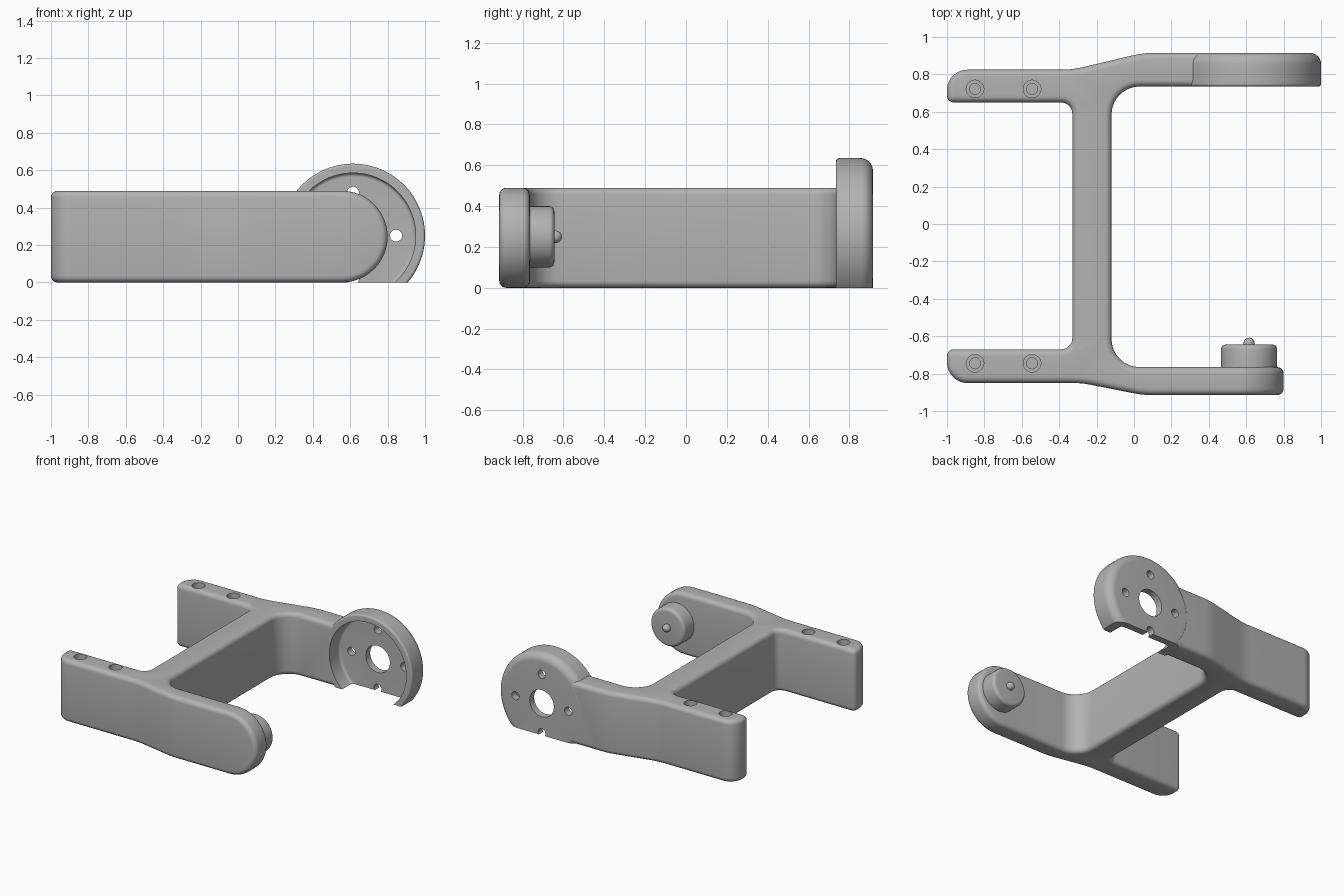
import bpy, bmesh
from math import pi, sin, cos, tan
from mathutils import Vector, Matrix

if "Cube" in bpy.data.objects:
    bpy.data.objects.remove(bpy.data.objects["Cube"])

grey = bpy.data.materials.new("plain_grey")
grey.use_nodes = True
grey.diffuse_color = (0.45, 0.45, 0.45, 1)
grey.node_tree.nodes["Principled BSDF"].inputs["Base Color"].default_value = grey.diffuse_color

HEIGHT = 0.49
HUB_X, HUB_Z = 0.615, 0.25


def make(name, bm):
    bmesh.ops.recalc_face_normals(bm, faces=bm.faces[:])
    mesh = bpy.data.meshes.new(name)
    bm.to_mesh(mesh)
    bm.free()
    ob = bpy.data.objects.new(name, mesh)
    bpy.context.collection.objects.link(ob)
    mesh.materials.append(grey)
    return ob


def activate(ob):
    bpy.ops.object.select_all(action='DESELECT')
    ob.select_set(True)
    bpy.context.view_layer.objects.active = ob


def cut(ob, cutter):
    """Subtract the cutter and discard it."""
    mod = ob.modifiers.new("cut", 'BOOLEAN')
    mod.object, mod.operation, mod.solver = cutter, 'DIFFERENCE', 'EXACT'
    activate(ob)
    bpy.ops.object.modifier_apply(modifier=mod.name)
    bpy.data.objects.remove(cutter)


def cylinder(name, centre, radius, depth, along_y=False, sides=48):
    bm = bmesh.new()
    turn = Matrix.Rotation(pi / 2, 4, 'X') if along_y else Matrix()
    bmesh.ops.create_cone(bm, cap_ends=True, segments=sides, radius1=radius, radius2=radius,
                          depth=depth, matrix=Matrix.Translation(centre) @ turn)
    return make(name, bm)


def fillet(corners):
    """Round each (x, y, radius) corner of a closed outline."""
    out = []
    for i, (x, y, r) in enumerate(corners):
        b = Vector((x, y))
        if r == 0:
            out.append(b)
            continue
        u = (Vector(corners[i - 1][:2]) - b).normalized()
        v = (Vector(corners[(i + 1) % len(corners)][:2]) - b).normalized()
        turn = pi - u.angle(v)
        t = r * tan(turn / 2)
        centre = b + (u + v).normalized() * r / cos(turn / 2)
        start = (b + u * t - centre).normalized()
        end = (b + v * t - centre).normalized()
        n = max(3, round(turn * 7))
        out += [centre + start.slerp(end, k / n) * r for k in range(n + 1)]
    return out


def lathe(name, outline, closed, steps=96):
    """Spin (radius, y) points around the hub axis."""
    bm = bmesh.new()
    verts = [bm.verts.new((HUB_X + r, y, HUB_Z)) for r, y in outline]
    pairs = list(zip(verts, verts[1:] + verts[:1]))
    edges = [bm.edges.new(p) for p in (pairs if closed else pairs[:-1])]
    bmesh.ops.spin(bm, geom=verts + edges, cent=(HUB_X, 0, HUB_Z), axis=(0, 1, 0),
                   angle=2 * pi, steps=steps)
    bmesh.ops.remove_doubles(bm, verts=bm.verts[:], dist=1e-5)
    return make(name, bm)


# Frame: H-shaped outline, raised, with one arm ending in a half round
HALF = HEIGHT / 2
CAP = 0.8 - HALF
outline = fillet([
    (-1, -.85, .11), (-.28, -.85, .5), (.05, -.915, .5), (CAP, -.915, 0),
    (CAP, -.765, 0), (-.12, -.765, .15), (-.12, .735, .15), (.5, .735, 0),
    (.5, .915, 0), (.05, .915, .5), (-.33, .825, .5), (-1, .825, .11),
    (-1, .65, 0), (-.33, .65, .06), (-.33, -.67, .06), (-1, -.67, 0)])
bm = bmesh.new()
base = bm.faces.new([bm.verts.new((p.x, p.y, 0)) for p in outline])
top = bmesh.ops.extrude_face_region(bm, geom=[base], use_keep_orig=True)["geom"]
bmesh.ops.translate(bm, verts=[g for g in top if isinstance(g, bmesh.types.BMVert)],
                    vec=(0, 0, HEIGHT))

# Bend the flat end of the front arm into a half round
end = next(f for f in bm.faces if all(abs(v.co.x - CAP) < 1e-4 for v in f.verts))
uprights = [e for e in end.edges if abs(e.verts[0].co.z - e.verts[1].co.z) > .1]
bmesh.ops.delete(bm, geom=[end], context='FACES_ONLY')
STEPS = 24
chains = []
for edge in uprights:
    low, high = sorted(edge.verts, key=lambda v: v.co.z)
    chain, y = [low], low.co.y
    for k in range(1, STEPS):
        v = bmesh.utils.edge_split(edge, chain[-1], 1 / (STEPS + 1 - k))[1]
        a = pi * k / STEPS
        v.co = (CAP + HALF * sin(a), y, HALF - HALF * cos(a))
        chain.append(v)
        edge = next(e for e in v.link_edges if high in e.verts)
    chains.append(chain + [high])
for k in range(STEPS):
    a, b = chains
    bm.faces.new((a[k], a[k + 1], b[k + 1], b[k]))
frame = make("frame", bm)

# Soft edges
bevel = frame.modifiers.new("soft_edges", 'BEVEL')
bevel.width, bevel.segments = .035, 5
bevel.limit_method, bevel.angle_limit = 'ANGLE', .6
bevel.use_clamp_overlap = False
activate(frame)
bpy.ops.object.modifier_apply(modifier=bevel.name)

# Clear the back arm inside the hub, and sink the stepped screw holes
cut(frame, cylinder("hub_cutter", (HUB_X, .83, HUB_Z), .338, .5, True, 96))
for x in (-.85, -.545):
    for y in (-.745, .722):
        cut(frame, cylinder("head_cutter", (x, y, HEIGHT), .047, .12))
        cut(frame, cylinder("screw_cutter", (x, y, HEIGHT), .029, .5))

# Hub cup: open towards the front, rounded at the back
cup = lathe("hub_cup", fillet([
    (.105, .86, 0), (.335, .86, .02), (.335, .735, 0), (.385, .735, .015),
    (.385, .915, .06), (.105, .915, 0)]), True)
for k in range(4):
    a = k * pi / 2
    cut(cup, cylinder("bolt_cutter", (HUB_X + .23 * cos(a), .88, HUB_Z + .23 * sin(a)),
                      .032, .2, True))
bm = bmesh.new()
bmesh.ops.create_cube(bm, size=1, matrix=Matrix.Translation((HUB_X, .83, -.5)))
cut(cup, make("floor_cutter", bm))

# Pivot knob and its pin on the front arm
knob = lathe("pivot_knob", [(0, -.78), (.15, -.78), (.15, -.67)]
             + [(.125 + .025 * cos(a * pi / 12), -.67 + .025 * sin(a * pi / 12))
                for a in range(1, 7)] + [(0, -.645)], False, 64)
pin = lathe("pivot_pin", [(0, -.65), (.03, -.65)]
            + [(.03 * cos(a * pi / 12), -.638 + .03 * sin(a * pi / 12))
               for a in range(7)], False, 32)

for ob in (frame, cup, knob, pin):
    activate(ob)
    bpy.ops.object.shade_smooth_by_angle(angle=.6)
